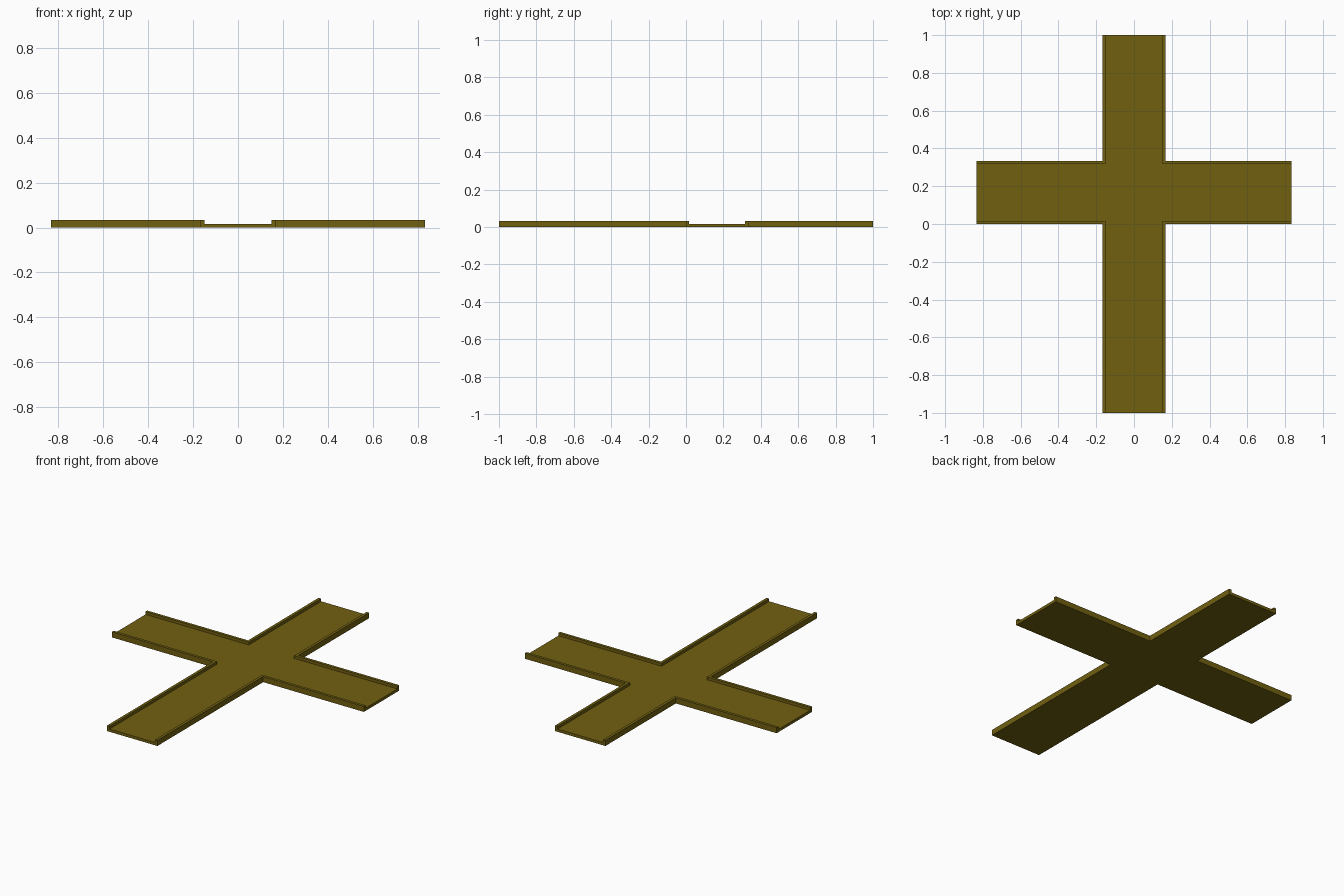
import bpy
import bmesh

if "Cube" in bpy.data.objects:
    bpy.data.objects.remove(bpy.data.objects["Cube"])

U = 1 / 60            # rim width and plate thickness
W = 10 * U            # half width of each arm
LX = 50 * U           # half length of the cross arm
Y0, Y1 = 0.0, 20 * U  # cross arm edges
LY = 1.0              # half length of the long arm

mat = bpy.data.materials.new("dark_mustard")
mat.diffuse_color = (0.165, 0.117, 0.005, 1)
mat.use_nodes = True
mat.node_tree.nodes["Principled BSDF"].inputs["Base Color"].default_value = mat.diffuse_color


def prism(name, outline, z0, z1):
    """Extrude a flat outline from z0 to z1."""
    bm = bmesh.new()
    face = bm.faces.new([bm.verts.new((x, y, z0)) for x, y in outline])
    ext = bmesh.ops.extrude_face_region(bm, geom=[face], use_keep_orig=True)
    top = [v for v in ext["geom"] if isinstance(v, bmesh.types.BMVert)]
    bmesh.ops.translate(bm, verts=top, vec=(0, 0, z1 - z0))
    bmesh.ops.recalc_face_normals(bm, faces=bm.faces)
    mesh = bpy.data.meshes.new(name)
    bm.to_mesh(mesh)
    bm.free()
    mesh.materials.append(mat)
    obj = bpy.data.objects.new(name, mesh)
    bpy.context.collection.objects.link(obj)
    return obj


# Cross-shaped floor plate
right = [(W, -LY), (W, Y0), (LX, Y0), (LX, Y1), (W, Y1), (W, LY)]
left = [(-x, y) for x, y in reversed(right)]
prism("floor_plate", right + left, 0, U)

# L-shaped raised rim around each of the four inner corners
for side, sx in (("right", 1), ("left", -1)):
    for end, edge, sy in (("back", Y1, 1), ("front", Y0, -1)):
        inner = edge - sy * U
        outline = [(W - U, inner), (LX, inner), (LX, edge),
                   (W, edge), (W, sy * LY), (W - U, sy * LY)]
        prism(f"rim_{end}_{side}", [(sx * x, y) for x, y in outline], U, 2 * U)
